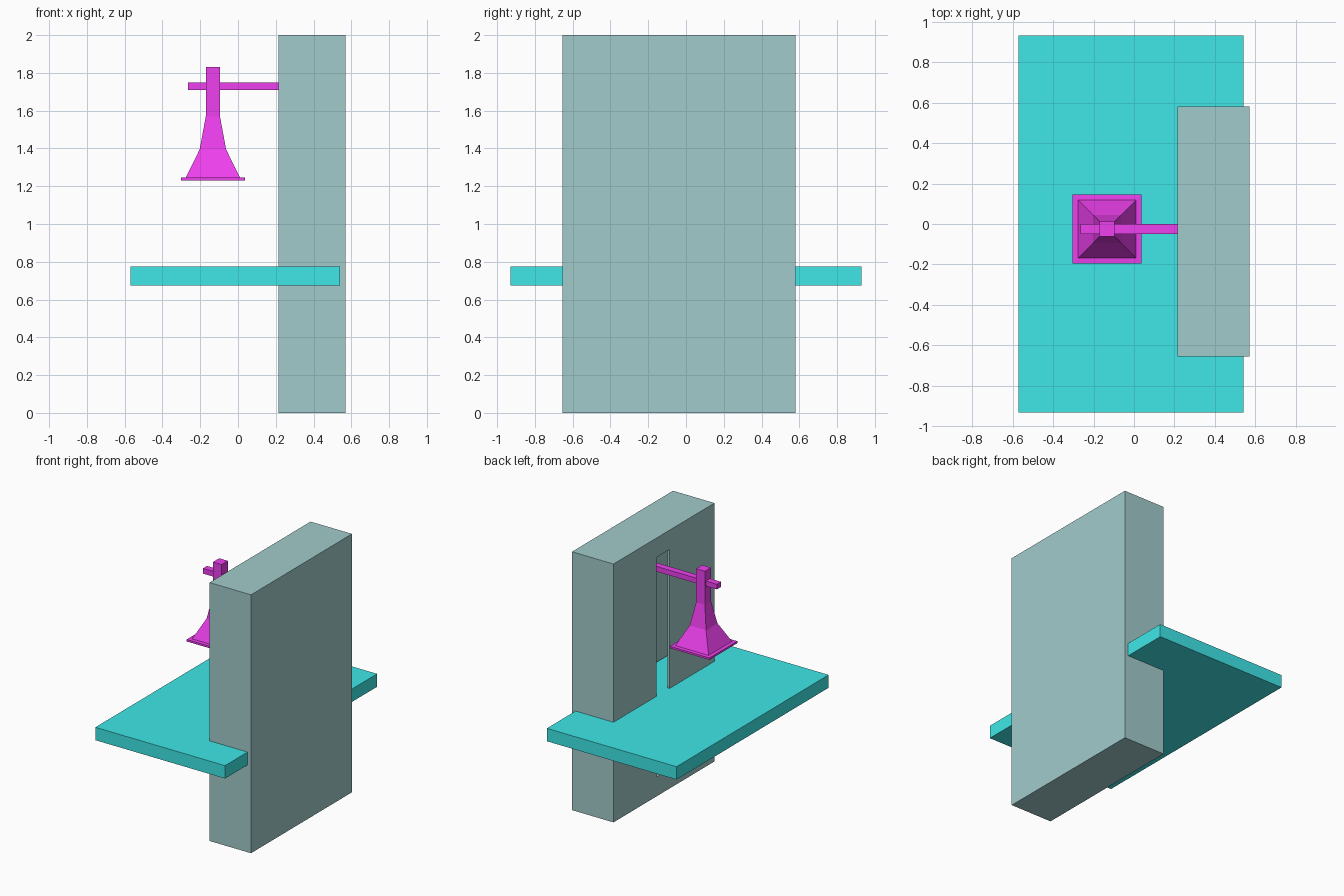
import bpy, bmesh

if "Cube" in bpy.data.objects:
    bpy.data.objects.remove(bpy.data.objects["Cube"])


def material(name, rgb):
    m = bpy.data.materials.new(name)
    m.diffuse_color = (*rgb, 1)
    m.use_nodes = True
    m.node_tree.nodes["Principled BSDF"].inputs["Base Color"].default_value = m.diffuse_color
    return m


def add_object(name, bm, mat=None):
    bmesh.ops.recalc_face_normals(bm, faces=bm.faces)
    mesh = bpy.data.meshes.new(name)
    bm.to_mesh(mesh)
    bm.free()
    ob = bpy.data.objects.new(name, mesh)
    bpy.context.collection.objects.link(ob)
    if mat:
        mesh.materials.append(mat)
    return ob


def square_loft(name, rings, centre, mat):
    """Stack of square rings given as (half width, z), capped at both ends."""
    bm = bmesh.new()
    cx, cy = centre
    loops = [[bm.verts.new((cx + sx * h, cy + sy * h, z))
              for sx, sy in ((-1, -1), (1, -1), (1, 1), (-1, 1))] for h, z in rings]
    for a, b in zip(loops, loops[1:]):
        for i in range(4):
            j = (i + 1) % 4
            bm.faces.new((a[i], a[j], b[j], b[i]))
    bm.faces.new(loops[0])
    bm.faces.new(loops[-1])
    return add_object(name, bm, mat)


def box(name, x, y, z, mat=None):
    bm = bmesh.new()
    bmesh.ops.create_cube(bm, size=1)
    for v in bm.verts:
        for i, (lo, hi) in enumerate((x, y, z)):
            v.co[i] = lo if v.co[i] < 0 else hi
    return add_object(name, bm, mat)


def cut(target, cutter):
    mod = target.modifiers.new(cutter.name, 'BOOLEAN')
    mod.operation = 'DIFFERENCE'
    mod.solver = 'EXACT'
    mod.object = cutter
    cutter.hide_render = True
    cutter.hide_set(True)


teal = material("teal", (0.36, 0.60, 0.60))
cyan = material("cyan", (0.05, 0.80, 0.81))
magenta = material("magenta", (0.86, 0.05, 0.86))

# Hollow upright cabinet with a vertical slot for the arm
T = 0.018
cabinet = box("cabinet", (0.215, 0.57), (-0.655, 0.58), (0, 2), teal)
cavity = box("cavity_cutter", (0.215 + T, 0.57 - T), (-0.655 + T, 0.58 - T), (T, 2 - T))
slot = box("slot_cutter", (0.15, 0.3), (-0.105, 0.055), (0.15, 1.85))
cut(cabinet, cavity)
cut(cabinet, slot)

# Table slab running through the cabinet
box("table", (-0.57, 0.54), (-0.93, 0.93), (0.675, 0.775), cyan)

# Arm reaching out of the slot
box("arm", (-0.265, 0.39), (-0.05, 0.0), (1.71, 1.75), magenta)

# Flared square head with a flat rim
square_loft("flared_head",
            [(0.17, 1.23), (0.17, 1.245), (0.143, 1.247), (0.07, 1.395),
             (0.0375, 1.57), (0.0375, 1.83)],
            (-0.133, -0.025), magenta)
